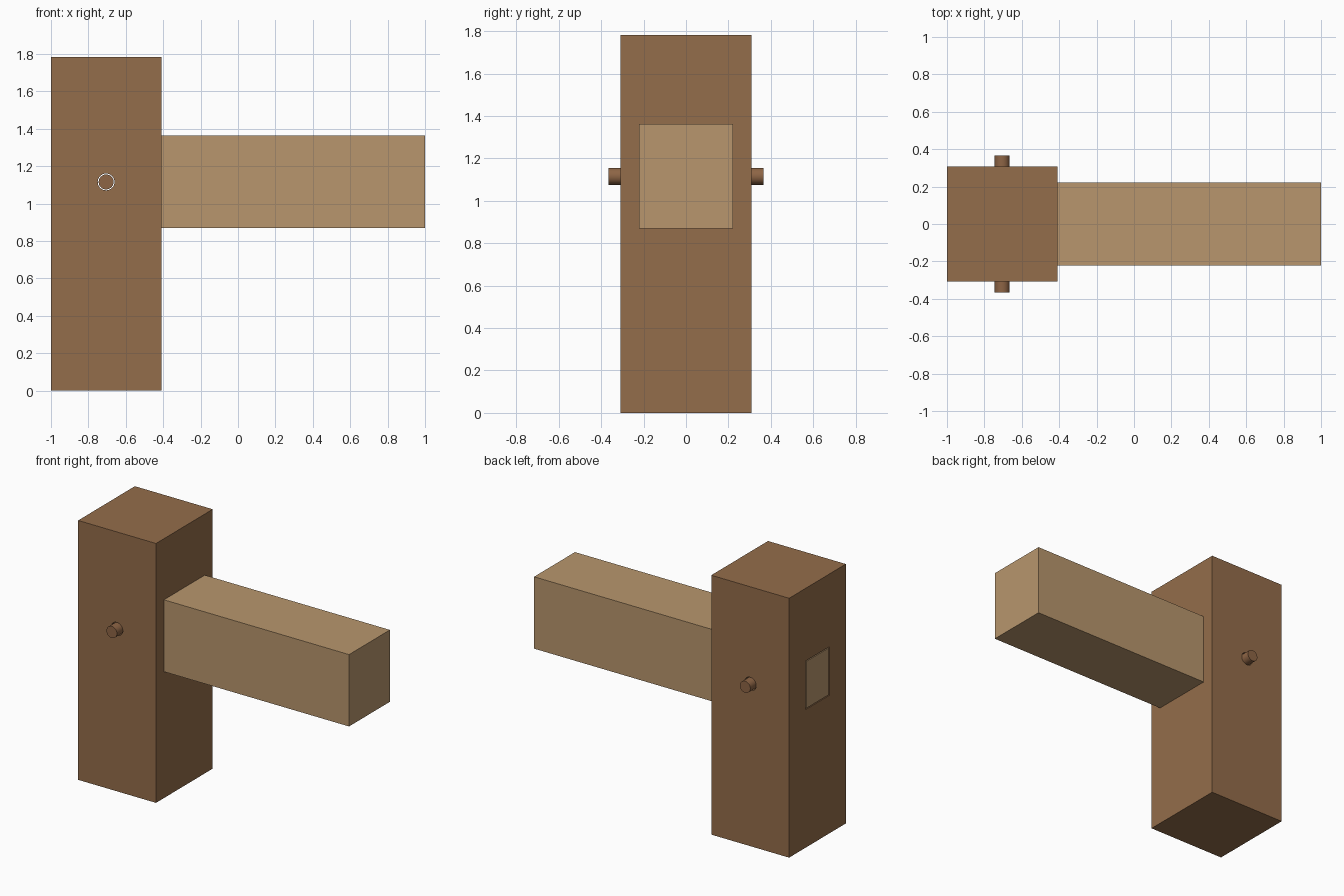
import bpy, math

if "Cube" in bpy.data.objects:
    bpy.data.objects.remove(bpy.data.objects["Cube"])


def material(name, rgb):
    m = bpy.data.materials.new(name)
    m.diffuse_color = (*rgb, 1)
    m.use_nodes = True
    m.node_tree.nodes["Principled BSDF"].inputs["Base Color"].default_value = m.diffuse_color
    return m


def box(name, x, y, z, mat=None):
    """Box from (min, max) spans on each axis."""
    spans = (x, y, z)
    bpy.ops.mesh.primitive_cube_add(size=1, location=[(a + b) / 2 for a, b in spans])
    ob = bpy.context.object
    ob.name = name
    ob.scale = [b - a for a, b in spans]
    bpy.ops.object.transform_apply(location=False, rotation=False, scale=True)
    if mat:
        ob.data.materials.append(mat)
    return ob


def rod(name, radius, length, mat=None):
    """Cylinder along y through the joint centre."""
    bpy.ops.mesh.primitive_cylinder_add(vertices=32, radius=radius, depth=length,
                                        location=(PEG_X, 0, MID_Z),
                                        rotation=(math.pi / 2, 0, 0))
    ob = bpy.context.object
    ob.name = name
    if mat:
        ob.data.materials.append(mat)
    return ob


def combine(ob, other, operation):
    """Apply a boolean and remove the helper."""
    mod = ob.modifiers.new(operation, 'BOOLEAN')
    mod.operation, mod.object, mod.solver = operation, other, 'EXACT'
    bpy.context.view_layer.objects.active = ob
    bpy.ops.object.modifier_apply(modifier=mod.name)
    bpy.data.objects.remove(other)


def smooth(ob):
    bpy.ops.object.select_all(action='DESELECT')
    ob.select_set(True)
    bpy.context.view_layer.objects.active = ob
    bpy.ops.object.shade_smooth_by_angle(angle=math.radians(30))


PEG_X, MID_Z = -0.705, 1.116
SHOULDER = -0.408
TENON_Y, TENON_Z, GAP = 0.122, 0.161, 0.006

dark = material("dark_wood", (0.296, 0.153, 0.069))
light = material("light_wood", (0.479, 0.305, 0.153))
peg_wood = material("peg_wood", (0.27, 0.13, 0.06))

# Post with a through mortise and a peg hole
post = box("post", (-1, SHOULDER), (-0.308, 0.308), (0, 1.783), dark)
my, mz = TENON_Y + GAP, TENON_Z + GAP
combine(post, box("mortise_cutter", (-1.2, 0), (-my, my), (MID_Z - mz, MID_Z + mz)), 'DIFFERENCE')
combine(post, rod("post_hole_cutter", 0.045, 1), 'DIFFERENCE')

# Beam with a tenon reaching through the post
beam = box("beam", (SHOULDER, 1), (-0.222, 0.222), (0.869, 1.363), light)
combine(beam, box("tenon", (-1, 0), (-TENON_Y, TENON_Y),
                  (MID_Z - TENON_Z, MID_Z + TENON_Z), light), 'UNION')
combine(beam, rod("tenon_hole_cutter", 0.045, 1), 'DIFFERENCE')

# Round peg locking the joint
peg = rod("peg", 0.04, 0.73, peg_wood)

for part in (post, beam, peg):
    smooth(part)
